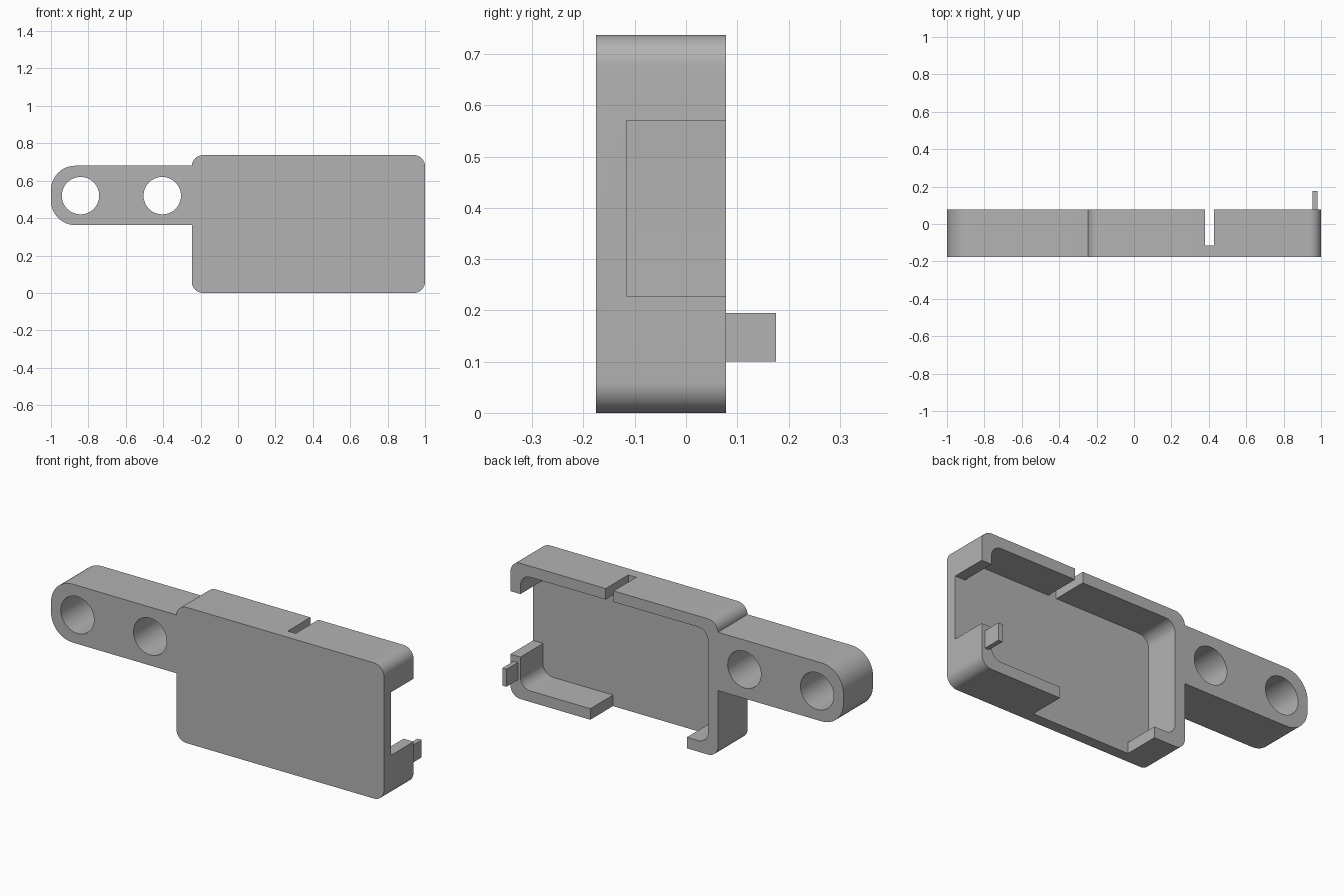
import bpy, bmesh, math

cube = bpy.data.objects.get("Cube")
if cube:
    bpy.data.objects.remove(cube, do_unlink=True)

# One plain material
grey = bpy.data.materials.new("mid grey")
grey.use_nodes = True
colour = (0.45, 0.45, 0.45, 1)
grey.diffuse_color = colour
grey.node_tree.nodes["Principled BSDF"].inputs["Base Color"].default_value = colour

FRONT, FLOOR, BACK, PAST = -0.176, -0.116, 0.078, 0.2
WALL = 0.06


def prism(name, x0, x1, z0, z1, y0, y1, left=0, right=0, steps=12):
    """Block along y whose left (-x) and right (+x) corners are rounded."""
    bm = bmesh.new()
    points = []
    corners = [(x1, z1, right, 0), (x0, z1, left, 90), (x0, z0, left, 180), (x1, z0, right, 270)]
    for x, z, r, start in corners:
        cx = x - r if x == x1 else x + r
        cz = z - r if z == z1 else z + r
        for i in range(steps + 1 if r else 1):
            a = math.radians(start + 90 * i / steps)
            points.append((cx + r * math.cos(a), y0, cz + r * math.sin(a)))
    face = bm.faces.new([bm.verts.new(p) for p in points])
    moved = bmesh.ops.extrude_face_region(bm, geom=[face])["geom"]
    verts = [v for v in moved if isinstance(v, bmesh.types.BMVert)]
    bmesh.ops.translate(bm, verts=verts, vec=(0, y1 - y0, 0))
    bmesh.ops.recalc_face_normals(bm, faces=bm.faces)
    mesh = bpy.data.meshes.new(name)
    bm.to_mesh(mesh)
    bm.free()
    mesh.materials.append(grey)
    obj = bpy.data.objects.new(name, mesh)
    bpy.context.collection.objects.link(obj)
    return obj


def combine(target, tool, operation):
    """Apply a boolean, then discard the tool object."""
    mod = target.modifiers.new(operation, 'BOOLEAN')
    mod.operation, mod.object, mod.solver = operation, tool, 'EXACT'
    bpy.context.view_layer.objects.active = target
    bpy.ops.object.modifier_apply(modifier=mod.name)
    bpy.data.objects.remove(tool, do_unlink=True)


def smooth(obj):
    bpy.ops.object.select_all(action='DESELECT')
    obj.select_set(True)
    bpy.context.view_layer.objects.active = obj
    bpy.ops.object.shade_smooth_by_angle(angle=math.radians(30))


# Tray with mounting arm
tray = prism("tray_with_arm", -0.247, 1, 0, 0.737, FRONT, BACK, WALL, WALL)
arm = prism("arm", -1, -0.21, 0.363, 0.68, FRONT, BACK, left=0.13)
combine(tray, arm, 'UNION')

# Cavity, then the wall openings: top slot, bottom gap, side gap
cuts = [
    prism("cavity", -0.247 + WALL, 1 - WALL, WALL, 0.737 - WALL, FLOOR, PAST, WALL, WALL),
    prism("top_slot", 0.38, 0.428, 0.6, 0.8, FLOOR, PAST),
    prism("bottom_gap", -0.06, 0.52, -0.1, 0.1, FLOOR, PAST),
    prism("side_gap", 0.9, 1.1, 0.228, 0.57, FLOOR, PAST),
]
# Two round holes through the arm
for x in (-0.842, -0.405):
    r = 0.1
    cuts.append(prism("arm_hole", x - r, x + r, 0.52 - r, 0.52 + r, -0.3, 0.3, r, r))
for cutter in cuts:
    bm = bmesh.new()
    bm.from_mesh(cutter.data)
    bmesh.ops.remove_doubles(bm, verts=bm.verts, dist=0.0001)
    bm.to_mesh(cutter.data)
    bm.free()
    combine(tray, cutter, 'DIFFERENCE')
smooth(tray)

# Small latch tab on the side wall
prism("latch_tab", 0.955, 0.98, 0.1, 0.195, BACK - 0.01, 0.176)
